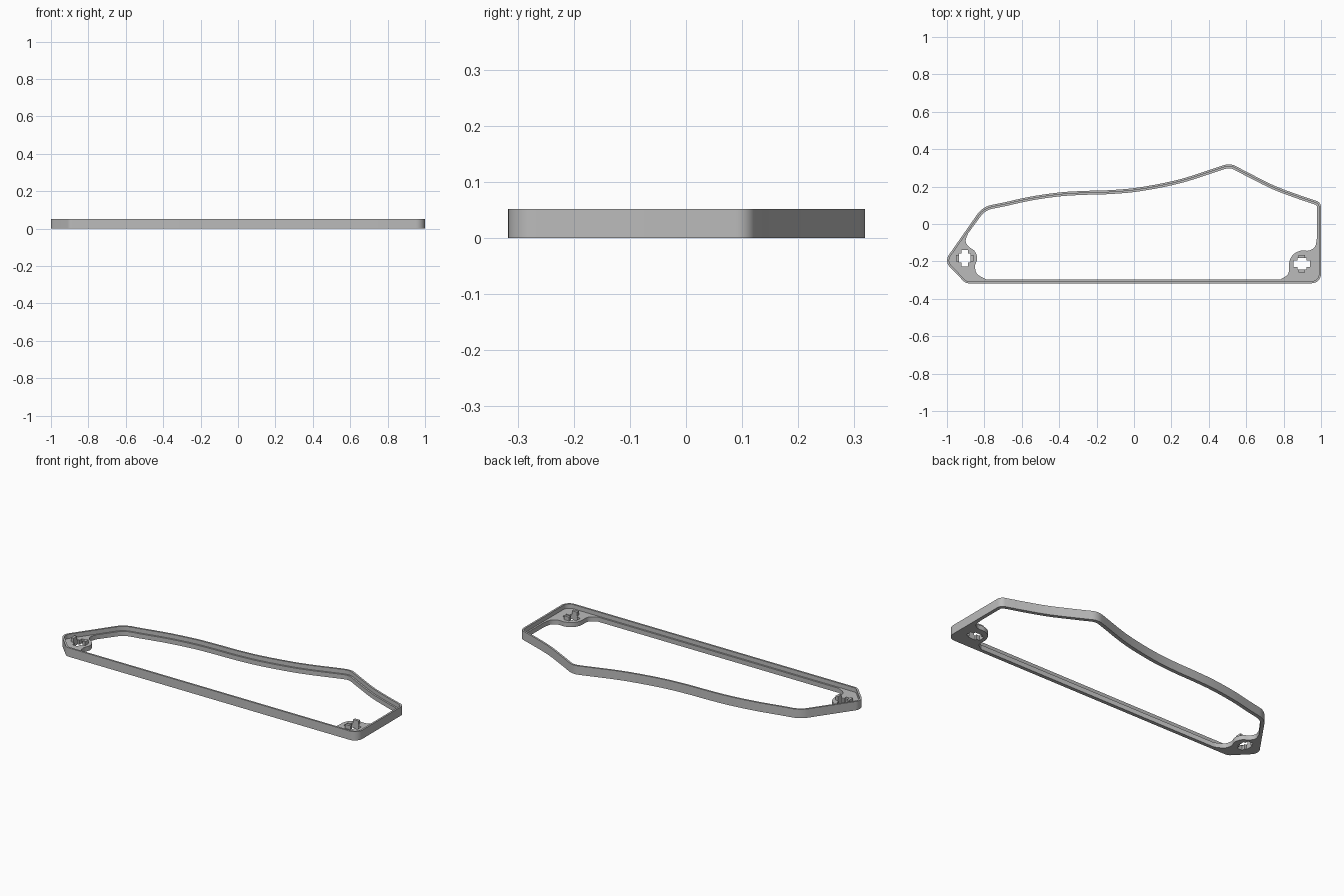
import bpy
import math
from mathutils import Vector

if "Cube" in bpy.data.objects:
    bpy.data.objects.remove(bpy.data.objects["Cube"], do_unlink=True)

HEIGHT, LEDGE, POST = 0.052, 0.027, 0.05
WALL, RIM = 0.011, 0.021

grey = bpy.data.materials.new("grey plastic")
grey.use_nodes = True
colour = (0.5, 0.5, 0.5, 1)
grey.diffuse_color = colour
grey.node_tree.nodes["Principled BSDF"].inputs["Base Color"].default_value = colour


def spline(points, steps=5):
    """Smooth open curve through the points."""
    p = [Vector(q) for q in points]
    p = [2 * p[0] - p[1]] + p + [2 * p[-1] - p[-2]]
    out = []
    for a, b, c, d in zip(p, p[1:], p[2:], p[3:]):
        for i in range(steps):
            t = i / steps
            out.append(b + (c - a) * t / 2 + (2 * a - 5 * b + 4 * c - d) * t * t / 2
                       + (3 * b - a - 3 * c + d) * t ** 3 / 2)
    return out + [p[-2]]


def fillet(before, corner, after, radius, steps=8):
    """Arc that rounds a corner."""
    u, v = (before - corner).normalized(), (after - corner).normalized()
    half = u.angle(v) / 2
    centre = corner + (u + v).normalized() * radius / math.sin(half)
    start = corner + u * radius / math.tan(half) - centre
    end = corner + v * radius / math.tan(half) - centre
    sweep = math.pi - 2 * half
    return [centre + (start * math.sin(sweep * (1 - i / steps))
                      + end * math.sin(sweep * i / steps)) / math.sin(sweep)
            for i in range(steps + 1)]


def outline(items):
    """Closed loop from plain points and (x, y, radius) corners."""
    flat = [Vector(q[:2]) for q in items]
    loop = []
    for i, q in enumerate(items):
        if len(q) == 3:
            loop += fillet(flat[i - 1], flat[i], flat[(i + 1) % len(flat)], q[2])
        else:
            loop.append(flat[i])
    return loop


def inset(loop, distance):
    """Move a counter-clockwise loop inwards."""
    out = []
    for i, p in enumerate(loop):
        a = (p - loop[i - 1]).normalized()
        b = (loop[(i + 1) % len(loop)] - p).normalized()
        na, nb = Vector((-a.y, a.x)), Vector((-b.y, b.x))
        out.append(p + (na + nb) * distance / (1 + na.dot(nb)))
    return out


def prism(name, loops, height):
    """Extruded flat shape; inner loops become holes."""
    data = bpy.data.curves.new(name, "CURVE")
    data.dimensions = "2D"
    data.fill_mode = "BOTH"
    data.extrude = height / 2
    for loop in loops:
        s = data.splines.new("POLY")
        s.points.add(len(loop) - 1)
        for point, q in zip(s.points, loop):
            point.co = (q[0], q[1], 0, 1)
        s.use_cyclic_u = True
    obj = bpy.data.objects.new(name, data)
    bpy.context.collection.objects.link(obj)
    obj.location.z = height / 2
    bpy.ops.object.select_all(action="DESELECT")
    obj.select_set(True)
    bpy.context.view_layer.objects.active = obj
    bpy.ops.object.convert(target="MESH")
    obj = bpy.context.object
    obj.data.materials.clear()
    obj.data.materials.append(grey)
    bpy.ops.object.shade_smooth_by_angle(angle=math.radians(30))
    return obj


# Outer silhouette
right_slope = spline([(0.93, 0.139), (0.885, 0.154), (0.75, 0.205), (0.6, 0.28)])
long_slope = spline([(0.46, 0.308), (0.245, 0.239), (0.03, 0.196), (-0.13, 0.181),
                     (-0.26, 0.177), (-0.395, 0.169), (-0.555, 0.146), (-0.7, 0.114)])
outer = outline([(-0.9, -0.317, 0.04), (1, -0.317, 0.05), (1, 0.115, 0.035)]
                + [tuple(p) for p in right_slope] + [(0.515, 0.325, 0.08)]
                + [tuple(p) for p in long_slope]
                + [(-0.81, 0.092, 0.12), (-1.014, -0.2, 0.05)])

# Ledge inner edge, swelling into a mounting boss at each lower corner
upper = [p for p in inset(outer, RIM) if p.y > -0.04]
left_boss = spline([(-0.887, -0.05), (-0.9, -0.09), (-0.885, -0.12), (-0.852, -0.145),
                    (-0.838, -0.185), (-0.85, -0.225), (-0.838, -0.268), (-0.79, -0.296)])
right_boss = spline([(0.785, -0.296), (0.825, -0.265), (0.83, -0.205), (0.85, -0.165),
                     (0.89, -0.143), (0.935, -0.142), (0.968, -0.12), (0.979, -0.07)])
inner = upper + left_boss + right_boss


def place(centre, upright, u, v):
    return (centre[0] + (v if upright else u), centre[1] + (u if upright else v))


def cross(centre, upright, a=0.045, b=0.018, c=0.03, d=0.024):
    quarter = [(a, b), (d, b), (d, c)]
    loop = quarter + [(-u, v) for u, v in reversed(quarter)]
    loop += [(-u, -v) for u, v in loop]
    return [place(centre, upright, u, v) for u, v in loop]


# Cross-shaped sockets, one turned on its side
sockets = {"left": ((0.897, -0.212), False), "right": ((-0.905, -0.183), True)}

prism("rim_wall", [outer, inset(outer, WALL)], HEIGHT)
prism("ledge_with_bosses",
      [inset(outer, WALL), inner] + [cross(*s) for s in sockets.values()], LEDGE)

# Clip posts on both sides of each socket
for side, (centre, upright) in sockets.items():
    for label, sign in (("a", 1), ("b", -1)):
        corners = [(-0.017, 0.03), (0.017, 0.03), (0.017, 0.046), (-0.017, 0.046)]
        prism(f"{side}_clip_post_{label}",
              [[place(centre, upright, u, sign * v) for u, v in corners]], POST)
